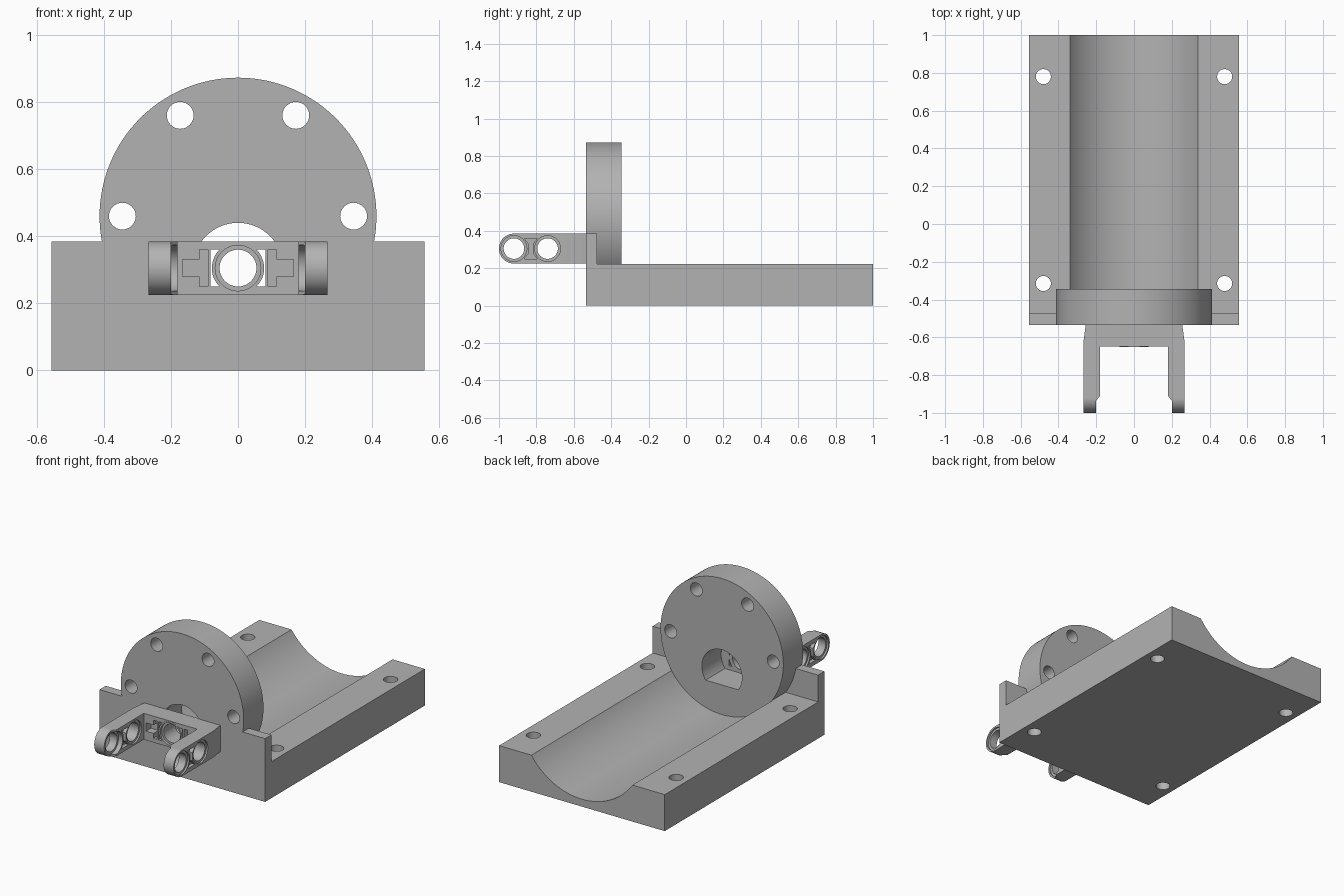
import bpy, bmesh, math

old = bpy.data.objects.get("Cube")
if old:
    bpy.data.objects.remove(old, do_unlink=True)

grey = bpy.data.materials.new("plain grey")
grey.use_nodes = True
colour = (0.45, 0.45, 0.45, 1)
grey.diffuse_color = colour
grey.node_tree.nodes["Principled BSDF"].inputs["Base Color"].default_value = colour


def prism(name, pts, axis, lo, hi):
    """Extrude a 2D outline along an axis."""
    place = {"x": lambda a, b, t: (t, a, b),
             "y": lambda a, b, t: (a, t, b),
             "z": lambda a, b, t: (a, b, t)}[axis]
    bm = bmesh.new()
    low = [bm.verts.new(place(a, b, lo)) for a, b in pts]
    high = [bm.verts.new(place(a, b, hi)) for a, b in pts]
    bm.faces.new(low)
    bm.faces.new(high)
    for i in range(len(pts)):
        j = (i + 1) % len(pts)
        bm.faces.new((low[i], low[j], high[j], high[i]))
    bmesh.ops.recalc_face_normals(bm, faces=bm.faces)
    mesh = bpy.data.meshes.new(name)
    bm.to_mesh(mesh)
    bm.free()
    mesh.materials.append(grey)
    ob = bpy.data.objects.new(name, mesh)
    bpy.context.collection.objects.link(ob)
    return ob


def arc(ca, cb, r, start=0, end=360, n=48):
    full = end - start == 360
    steps = n if full else n + 1
    angles = [math.radians(start + (end - start) * i / n) for i in range(steps)]
    return [(ca + r * math.cos(t), cb + r * math.sin(t)) for t in angles]


def rect(a0, a1, b0, b1):
    return [(a0, b0), (a1, b0), (a1, b1), (a0, b1)]


def combine(target, tool, operation="DIFFERENCE"):
    """Apply a boolean and discard the tool."""
    mod = target.modifiers.new("shape", "BOOLEAN")
    mod.operation = operation
    mod.solver = "EXACT"
    mod.object = tool
    bpy.ops.object.select_all(action="DESELECT")
    bpy.context.view_layer.objects.active = target
    target.select_set(True)
    bpy.ops.object.modifier_apply(modifier=mod.name)
    bpy.data.objects.remove(tool, do_unlink=True)


def cut(target, pts, axis, lo, hi):
    combine(target, prism("cutter", pts, axis, lo, hi))


def finish(ob):
    bpy.ops.object.select_all(action="DESELECT")
    bpy.context.view_layer.objects.active = ob
    ob.select_set(True)
    bpy.ops.object.shade_smooth_by_angle(angle=math.radians(30))


# Base block with its round trough, front wall and upright disc
W, FRONT, BACK = 0.557, -0.535, 1.0
DISC_Z = 0.46
base = prism("cradle_base", rect(-W, W, FRONT, BACK), "z", 0, 0.222)
cut(base, arc(0, DISC_Z, 0.415, n=128), "y", -0.346, 1.1)
combine(base, prism("front_wall", rect(-W, W, FRONT, -0.475), "z", 0, 0.385), "UNION")
combine(base, prism("disc", arc(0, DISC_Z, 0.413, n=128), "y", FRONT, -0.345), "UNION")

# Flange holes, mounting holes and the flat-bottomed centre opening
for angle in (0, 60, 120, 180):
    t = math.radians(angle)
    cut(base, arc(0.345 * math.cos(t), DISC_Z + 0.347 * math.sin(t), 0.04, n=32),
        "y", -0.7, -0.2)
for x in (-0.48, 0.48):
    for y in (-0.315, 0.78):
        cut(base, arc(x, y, 0.04, n=32), "z", -0.1, 0.3)
AXIS = 0.305
dip = math.degrees(math.asin(0.079 / 0.135))
cut(base, arc(0, AXIS, 0.135, -dip, 180 + dip), "y", -0.7, -0.2)
finish(base)

# Forked connector: plan outline trimmed by a round-ended side outline
half = [(0.255, -0.53), (0.267, -0.62), (0.267, -1.01), (0.2, -1.01),
        (0.2, -0.935), (0.18, -0.91), (0.18, -0.648)]
plan = half + [(-x, y) for x, y in reversed(half)]
fork = prism("fork_connector", plan, "z", 0.2, 0.41)
side = arc(-0.92, AXIS, 0.08, 90, 270) + [(-0.5, 0.225), (-0.5, 0.385)]
combine(fork, prism("trim", side, "x", -0.4, 0.4), "INTERSECT")

# Centre window and ring in the crossbar
cut(fork, rect(-0.082, 0.082, 0.25, 0.36), "y", -0.7, -0.5)
combine(fork, prism("ring", arc(0, AXIS, 0.078), "y", -0.65, -0.525), "UNION")
cut(fork, arc(0, AXIS, 0.055), "y", -0.7, -0.5)
cut(fork, arc(0, AXIS, 0.068), "y", -0.7, -0.635)

# Stepped pockets beside the ring
for s in (-1, 1):
    pocket = [(0.09, 0.25), (0.115, 0.25), (0.115, 0.28), (0.165, 0.28),
              (0.165, 0.33), (0.115, 0.33), (0.115, 0.36), (0.09, 0.36)]
    cut(fork, [(s * x, z) for x, z in pocket], "y", -0.7, -0.6)

# Arm holes with rims, and the waisted recess between them
for y in (-0.92, -0.74):
    cut(fork, arc(y, AXIS, 0.055), "x", -0.4, 0.4)
    for s in (-1, 1):
        for a, b in ((0.257, 0.3), (0.15, 0.208 if y < -0.9 else 0.19)):
            cut(fork, arc(y, AXIS, 0.069), "x", min(s * a, s * b), max(s * a, s * b))
waist = [(-0.865, 0.36), (-0.841, 0.33), (-0.841, 0.28), (-0.865, 0.25),
         (-0.795, 0.25), (-0.819, 0.28), (-0.819, 0.33), (-0.795, 0.36)]
for s in (-1, 1):
    for a, b in ((0.245, 0.3), (0.15, 0.202)):
        cut(fork, waist, "x", min(s * a, s * b), max(s * a, s * b))
finish(fork)
